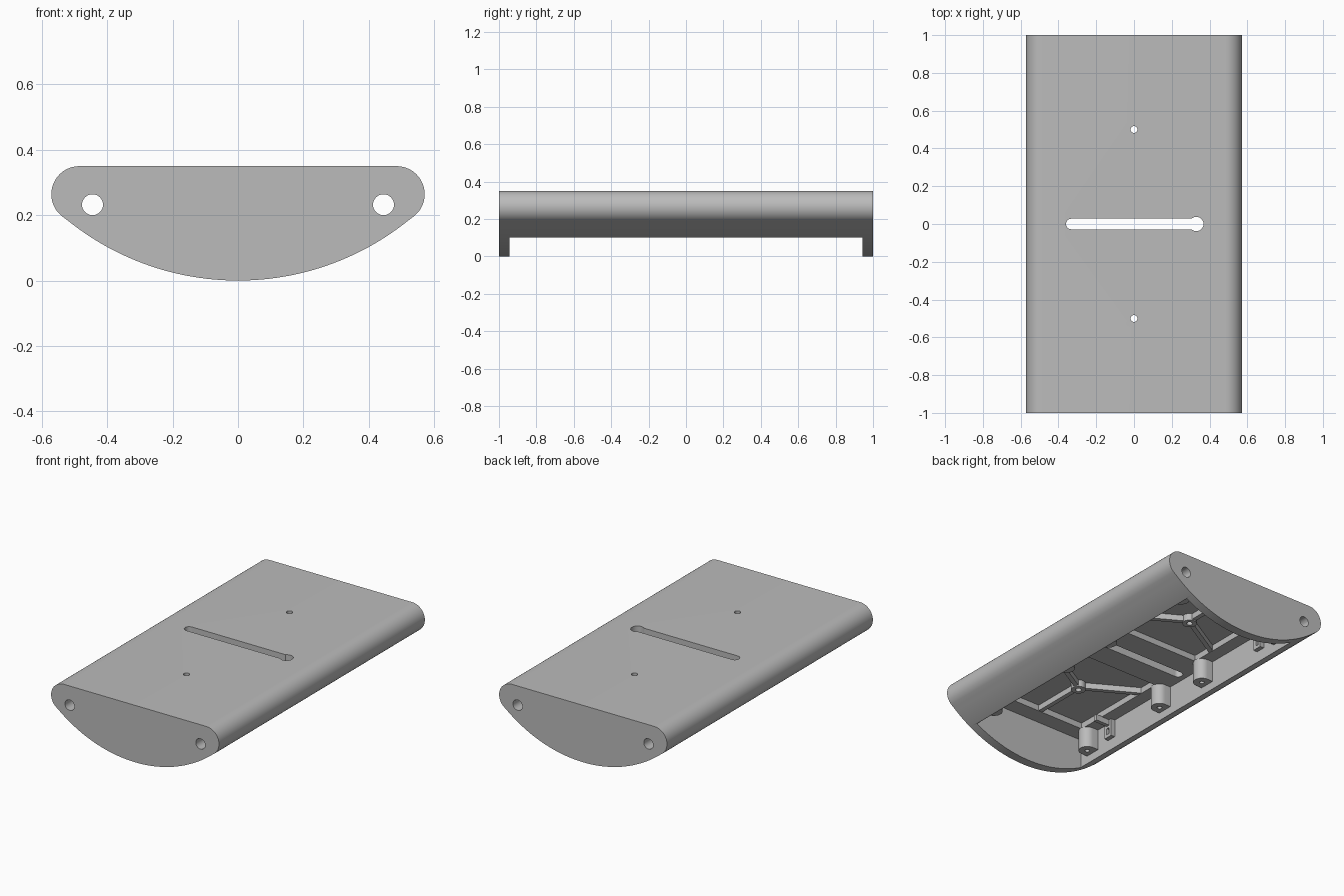
import bpy, bmesh
from math import sin, cos, radians, atan2
from mathutils import Matrix

old = bpy.data.objects.get("Cube")
if old:
    bpy.data.objects.remove(old, do_unlink=True)

grey = bpy.data.materials.new("mid grey")
grey.use_nodes = True
COLOUR = (0.5, 0.5, 0.5, 1)
grey.diffuse_color = COLOUR
grey.node_tree.nodes["Principled BSDF"].inputs["Base Color"].default_value = COLOUR

TOP, CEILING, POCKET = 0.35, 0.28, 0.318
WALL, RIM, END = 0.392, 0.10, 0.943


def make(name, bm):
    bmesh.ops.recalc_face_normals(bm, faces=bm.faces)
    mesh = bpy.data.meshes.new(name)
    bm.to_mesh(mesh)
    bm.free()
    mesh.materials.append(grey)
    obj = bpy.data.objects.new(name, mesh)
    bpy.context.collection.objects.link(obj)
    return obj


def box(name, x0, x1, y0, y1, z0, z1, turn=0, at=(0, 0, 0)):
    bm = bmesh.new()
    place = (Matrix.Translation(at) @ Matrix.Rotation(turn, 4, "Z")
             @ Matrix.Translation(((x0 + x1) / 2, (y0 + y1) / 2, (z0 + z1) / 2))
             @ Matrix.Diagonal((x1 - x0, y1 - y0, z1 - z0, 1)))
    bmesh.ops.create_cube(bm, size=1, matrix=place)
    return make(name, bm)


def rod(name, centre, radius, depth, axis="Z", sides=32):
    bm = bmesh.new()
    place = Matrix.Translation(centre)
    if axis == "Y":
        place = place @ Matrix.Rotation(radians(90), 4, "X")
    bmesh.ops.create_cone(bm, cap_ends=True, segments=sides, radius1=radius,
                          radius2=radius, depth=depth, matrix=place)
    return make(name, bm)


def combine(target, tool, operation="DIFFERENCE"):
    mod = target.modifiers.new(operation.lower(), "BOOLEAN")
    mod.operation = operation
    mod.solver = "EXACT"
    mod.object = tool
    bpy.context.view_layer.objects.active = target
    bpy.ops.object.modifier_apply(modifier=mod.name)
    bpy.data.objects.remove(tool, do_unlink=True)


# Outer section: flat top, rounded shoulders, broad curved belly
R, r, cx, cz = 0.83, 0.086, 0.485, 0.264
join = atan2(cx, R - cz)
half = [(R * sin(join * i / 24), R - R * cos(join * i / 24)) for i in range(24)]
start = join - radians(90)
half += [(cx + r * cos(start + (radians(90) - start) * i / 16),
          cz + r * sin(start + (radians(90) - start) * i / 16)) for i in range(17)]
outline = half + [(-x, z) for x, z in reversed(half[1:])]
bm = bmesh.new()
face = bm.faces.new([bm.verts.new((x, -1, z)) for x, z in outline])
swept = bmesh.ops.extrude_face_region(bm, geom=[face])
bmesh.ops.translate(bm, vec=(0, 2, 0),
                    verts=[v for v in swept["geom"] if isinstance(v, bmesh.types.BMVert)])
body = make("body_shell", bm)

# Open underside between the two end plates, then the cavity
combine(body, box("underside_cut", -0.7, 0.7, -END, END, -0.1, RIM))
combine(body, box("cavity_cut", -WALL, WALL, -END, END, 0.05, CEILING))

# Ceiling pockets, each holding a hub with three ribs
for side in (-1, 1):
    ends = sorted((side * 0.18, side * 0.84))
    combine(body, box("pocket_cut", -0.31, 0.31, *ends, 0.2, POCKET))
    hub_y = side * 0.5
    for angle, length in ((90, 0.35), (210, 0.37), (330, 0.37)):
        rib = box("pocket_rib", 0, length, -0.014, 0.014, CEILING + 0.002, POCKET + 0.01,
                  radians(angle * side), (0, hub_y, 0))
        combine(body, rib, "UNION")
    combine(body, rod("hub", (0, hub_y, 0.3), 0.042, 0.05), "UNION")
    combine(body, rod("screw_hole_cut", (0, hub_y, 0.3), 0.018, 0.3))

# Lengthwise rod holes
for side in (-1, 1):
    combine(body, rod("rod_hole_cut", (side * 0.445, 0, 0.232), 0.032, 2.2, "Y"))

# Keyhole slot through the top
combine(body, box("slot_cut", -0.332, 0.33, -0.028, 0.028, 0.2, 0.5))
combine(body, rod("slot_end_cut", (-0.332, 0, 0.35), 0.028, 0.3))
combine(body, rod("keyhole_cut", (0.33, 0, 0.35), 0.038, 0.3))

# Screw bosses and small retaining clips along both inner walls
parts = [body]
for side, label in ((1, "left"), (-1, "right")):
    for number, y in enumerate((-0.84, -0.19, 0.19, 0.84), 1):
        boss = rod(f"{label}_boss_{number}", (side * 0.352, y, 0.217), 0.05, 0.134)
        web = sorted((side * 0.352, side * (WALL + 0.004)))
        combine(boss, box("boss_web", *web, y - 0.05, y + 0.05, 0.15, 0.284), "UNION")
        combine(boss, rod("boss_hole_cut", (side * 0.352, y, 0.15), 0.014, 0.16, sides=20))
        parts.append(boss)
    for end, place in ((-1, "front"), (1, "back")):
        y = end * 0.67
        bar = sorted((side * 0.27, side * (WALL + 0.003)))
        parts.append(box(f"{label}_{place}_clip_bar", *bar, y - 0.012, y + 0.012, 0.245, 0.283))
        post = sorted((side * 0.365, side * (WALL + 0.003)))
        clip = box(f"{label}_{place}_clip", *post, y - 0.03, y + 0.03, 0.17, 0.282)
        combine(clip, box("clip_notch_cut", *sorted((side * 0.3, side * 0.385)),
                          y - 0.01, y + 0.01, 0.19, 0.23))
        parts.append(clip)

# Smooth curves with crisp edges
bpy.ops.object.select_all(action="DESELECT")
for part in parts:
    part.select_set(True)
bpy.context.view_layer.objects.active = body
bpy.ops.object.shade_smooth_by_angle(angle=radians(30))
